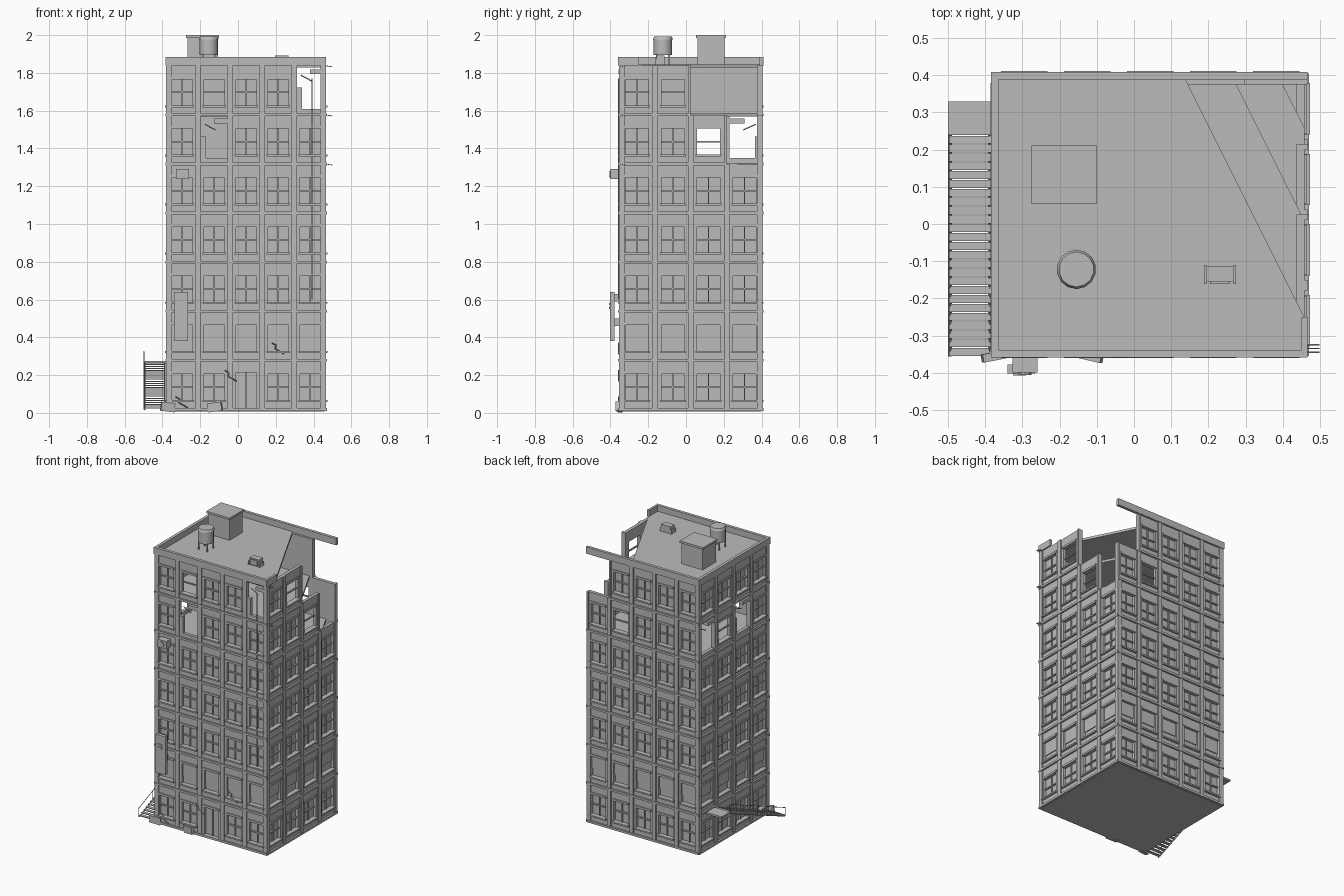
import bpy, bmesh, math
from mathutils import Matrix, Vector

cube = bpy.data.objects.get("Cube")
if cube:
    bpy.data.objects.remove(cube, do_unlink=True)

GREY = (0.5, 0.5, 0.5, 1)
mat = bpy.data.materials.new("concrete grey")
mat.use_nodes = True
mat.diffuse_color = GREY
mat.node_tree.nodes["Principled BSDF"].inputs["Base Color"].default_value = GREY

X0, X1, Y0, Y1 = -0.38, 0.467, -0.355, 0.405
BASE, STOREY, FLOORS = 0.018, 0.26, 7
TOP = BASE + STOREY * FLOORS


class Part:
    """Collects simple solids into one named object."""

    def __init__(self, name, frame=None):
        self.name, self.bm = name, bmesh.new()
        self.frame = frame or Matrix()

    def box(self, lo, hi, turn=None):
        lo, hi = Vector(lo), Vector(hi)
        m = Matrix.Translation((lo + hi) / 2)
        if turn:
            m = m @ turn
        m = self.frame @ m @ Matrix.Diagonal((*(hi - lo), 1))
        bmesh.ops.create_cube(self.bm, size=1, matrix=m)

    def bar(self, a, b, r=0.002, sides=6, r2=None):
        a, b = Vector(a), Vector(b)
        turn = (b - a).to_track_quat('Z', 'Y').to_matrix().to_4x4()
        m = self.frame @ Matrix.Translation((a + b) / 2) @ turn
        bmesh.ops.create_cone(self.bm, cap_ends=True, segments=sides, radius1=r,
                              radius2=r if r2 is None else r2,
                              depth=(b - a).length, matrix=m)

    def prism(self, pts, z0, z1):
        face = self.bm.faces.new([self.bm.verts.new((x, y, z0)) for x, y in pts])
        new = bmesh.ops.extrude_face_region(self.bm, geom=[face])["geom"]
        bmesh.ops.translate(self.bm, vec=(0, 0, z1 - z0),
                            verts=[g for g in new if isinstance(g, bmesh.types.BMVert)])
        bmesh.ops.recalc_face_normals(self.bm, faces=self.bm.faces)

    def done(self, smooth=False):
        me = bpy.data.meshes.new(self.name)
        self.bm.to_mesh(me)
        self.bm.free()
        me.materials.append(mat)
        ob = bpy.data.objects.new(self.name, me)
        bpy.context.collection.objects.link(ob)
        if smooth:
            bpy.context.view_layer.objects.active = ob
            ob.select_set(True)
            bpy.ops.object.shade_smooth_by_angle(angle=math.radians(40))
            ob.select_set(False)
        return ob


def pilasters(p, u, w, z):
    for a in (u, u + w - 0.014):
        p.box((a, -0.03, z), (a + 0.014, 0, z + STOREY))
    p.box((u, -0.03, z - 0.007), (u + w, 0.004, z + 0.007))


def window_bay(p, u, w, z, kind):
    """Bay with a recessed window: cross, blind, open or door."""
    pilasters(p, u, w, z)
    c, half = u + w / 2, w * 0.32
    lo, hi = (z + 0.007, z + 0.195) if kind == "door" else (z + 0.05, z + 0.187)
    l, r, back, front = c - half, c + half, -0.03, -0.008
    p.box((u, back, z), (l, front, z + STOREY))
    p.box((r, back, z), (u + w, front, z + STOREY))
    p.box((l, back, z), (r, front, lo))
    p.box((l, back, hi), (r, front, z + STOREY))
    # lintel and sill
    p.box((l - 0.006, front, hi), (r + 0.006, -0.002, hi + 0.014))
    if kind != "door":
        p.box((l - 0.008, front, lo - 0.01), (r + 0.008, 0.006, lo))
    if kind != "open":
        p.box((l, -0.03, lo), (r, -0.026, hi))
    mid = (lo + hi) / 2
    if kind in ("cross", "open"):
        p.box((l, -0.026, mid - 0.004), (r, -0.016, mid + 0.004))
    if kind in ("cross", "door"):
        p.box((c - 0.003, -0.026, lo), (c + 0.003, -0.018, hi))
    if kind == "blind":
        p.box((l, -0.026, mid - 0.02), (r, -0.02, hi))


def broken_bay(p, u, w, z):
    """Blown-out bay with a stub of wall and a loose beam."""
    pilasters(p, u, w, z)
    p.box((u, -0.03, z), (u + w, -0.008, z + 0.032))
    p.box((u, -0.03, z), (u + 0.04, -0.008, z + 0.145))
    p.box((u + w * 0.5, -0.03, z + 0.215), (u + w * 0.92, 0.002, z + 0.24))
    p.bar((u + 0.035, -0.02, z + 0.21), (u + w * 0.54, -0.02, z + 0.18), 0.003)


def facade(name, origin, turn, length, bays, special):
    frame = Matrix.Translation((*origin, 0)) @ Matrix.Rotation(turn, 4, 'Z') \
        @ Matrix.Diagonal((1, -1, 1, 1))
    p = Part(name, frame)
    w = length / bays
    for row in range(FLOORS):
        for i in range(bays):
            kind = special.get((row, i), "blind" if row == 1 else "cross")
            z = BASE + row * STOREY
            if kind == "broken":
                broken_bay(p, i * w, w, z)
            elif kind != "gone":
                window_bay(p, i * w, w, z, kind)
    bmesh.ops.recalc_face_normals(p.bm, faces=p.bm.faces)
    p.done()


# four outer walls, bays counted from the left as seen outside
facade("front_wall", (X0, Y0), 0, X1 - X0, 5,
       {(0, 2): "door", (5, 1): "broken", (6, 4): "broken", (6, 1): "open"})
facade("left_wall", (X1, Y0), math.pi / 2, Y1 - Y0, 4,
       {(6, 2): "gone", (6, 3): "gone", (5, 3): "gone", (6, 1): "open", (5, 2): "open"})
facade("back_wall", (X1, Y1), math.pi, X1 - X0, 5, {(6, 0): "gone", (5, 1): "open"})
facade("right_wall", (X0, Y1), -math.pi / 2, Y1 - Y0, 4,
       {(5, 0): "broken", (5, 2): "broken", (5, 1): "open"})

# floor slabs, with the collapsed corner cut progressively deeper upward
e = 0.008
xa, xb, ya, yb = X0 + e, X1 - e, Y0 + e, Y1 - e
for row, cut in ((0, 0), (4, 0), (5, 0.07), (6, 0.195), (7, 0.325)):
    z = BASE + row * STOREY
    corner = [(xb, yb - 2 * cut), (xb - cut, yb)] if cut else [(xb, yb)]
    p = Part("roof_slab" if row == 7 else "floor_slab")
    p.prism([(xa, ya), (xb, ya)] + corner + [(xa, yb)], z - 0.01, z + 0.006)
    p.done()

# parapet, the back length overhanging the lost corner
p = Part("parapet")
t, zt = 0.016, TOP + 0.046
p.box((X0 - 0.004, Y0 - 0.004, TOP), (X1, Y0 + t, zt))
p.box((X0 - 0.004, Y1 - t, TOP), (X1, Y1 + 0.004, zt))
p.box((X0 - 0.004, Y0, TOP), (X0 + t, Y1, zt))
p.box((X1 - t, Y0, TOP), (X1, -0.25, zt))
p.done()

# rooftop stair house
p = Part("roof_house")
p.box((-0.268, 0.062, TOP), (-0.107, 0.203, 1.988))
p.box((-0.276, 0.054, 1.986), (-0.1, 0.211, 2.0))
p.done()

# water tank on legs
cx, cy = -0.155, -0.122
p = Part("water_tank")
p.bar((cx, cy, 1.895), (cx, cy, 1.98), 0.049, 14)
p.bar((cx, cy, 1.978), (cx, cy, 1.992), 0.053, 14, 0.047)
p.done(True)
p = Part("tank_legs")
for sx in (-1, 1):
    for sy in (-1, 1):
        x, y = cx + sx * 0.032, cy + sy * 0.032
        p.box((x - 0.004, y - 0.004, TOP), (x + 0.004, y + 0.004, 1.9))
p.done()

# cooling units on the roof and front wall
p = Part("roof_cooler")
p.box((0.195, -0.155, TOP), (0.267, -0.113, 1.892))
for x in (0.188, 0.267):
    p.box((x, -0.162, TOP), (x + 0.007, -0.11, 1.87))
p.box((0.205, -0.162, 1.85), (0.257, -0.155, 1.885))
p.done()
p = Part("wall_cooler")
p.box((-0.327, -0.4, 1.237), (-0.26, Y0, 1.29))
p.bar((-0.293, -0.406, 1.263), (-0.293, -0.398, 1.263), 0.018, 10)
p.done()

# hanging panel on brackets
p = Part("hanging_panel")
p.box((-0.34, -0.402, 0.38), (-0.266, -0.378, 0.64))
for z in (0.46, 0.59):
    p.box((-0.327, -0.38, z), (-0.28, Y0, z + 0.04))
for i, z in enumerate((0.55, 0.57)):
    p.box((-0.325, -0.408, z), (-0.29, -0.4, z + 0.012))
p.done()

# side stair: treads, stringers, landing and handrail
p = Part("side_stair")
steps, sx, sy, ey = 25, -0.498, -0.355, 0.24
for i in range(steps):
    f = i / steps
    y, z = sy + (ey - sy) * f, BASE + 0.25 * (i + 1) / steps
    p.box((sx, y, z - 0.005), (-0.383, y + 0.021, z))
p.box((sx - 0.002, ey, 0.262), (X0, 0.33, 0.274))
for x in (-0.494, -0.388):
    p.bar((x, sy, BASE), (x, ey, 0.262), 0.005, 4)
p.bar((sx, sy, 0.075), (sx, ey, 0.325), 0.002)
for i in range(5):
    f = i / 4
    y, z = sy + (ey - sy) * f, BASE + 0.245 * f
    p.bar((sx, y, z), (sx, y, z + 0.06), 0.002)
p.done()

# fallen blocks by the front wall
p = Part("rubble")
for x, a in ((-0.372, 0.12), (-0.122, -0.14)):
    turn = Matrix.Rotation(a, 4, 'Y') @ Matrix.Rotation(a * 1.6, 4, 'Z')
    p.box((x - 0.037, -0.366, 0.007), (x + 0.037, -0.344, 0.055), turn)
p.done()

# loose rods, hanging cable and wall cracks
p = Part("bent_rods")
for z in (1.84, 1.58, 1.32):
    for k in range(3):
        p.bar((0.45, -0.345 + k * 0.01, z), (0.499, -0.345 + k * 0.01, z - 0.008))
p.bar((0.392, Y0 - 0.003, 0.6), (0.392, Y0 - 0.003, 1.77), 0.003)
p.done()
p = Part("wall_cracks")
for x, z, s in ((-0.07, 0.225, 1), (0.18, 0.37, 1), (-0.33, 0.085, 1)):
    pts = [(0, 0), (0.022, -0.012), (0.016, -0.03), (0.064, -0.058)]
    for a, b in zip(pts, pts[1:]):
        p.bar((x + a[0], Y0 - 0.002, z + a[1]), (x + b[0], Y0 - 0.002, z + b[1]), 0.003, 4)
p.done()
